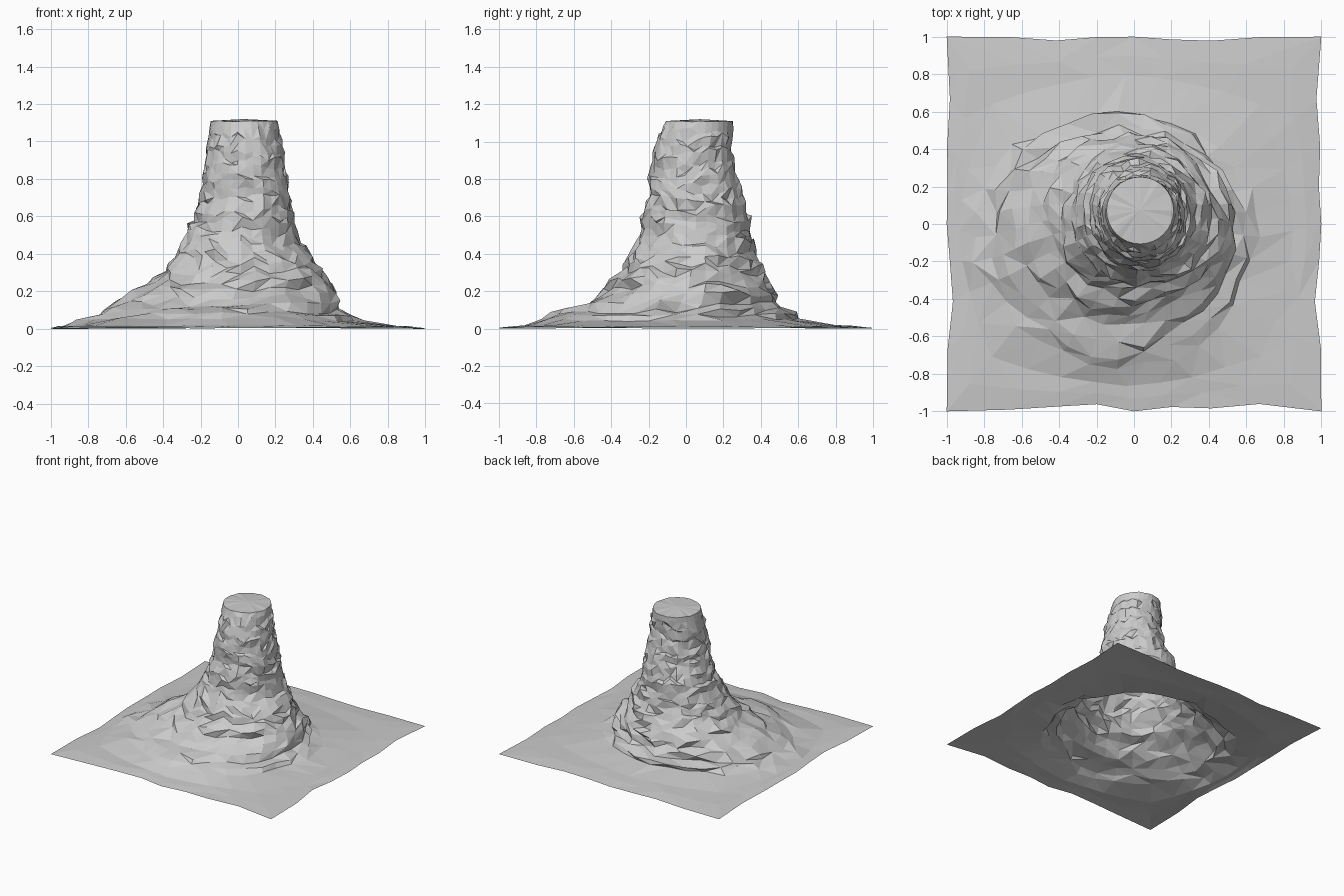
import bpy, bmesh, math, random

if "Cube" in bpy.data.objects:
    bpy.data.objects.remove(bpy.data.objects["Cube"])

random.seed(7)
N = 32
# profile: z, x min, x max, y min, y max
PROFILE = [
    (0.02, -0.93, 0.84, -0.84, 0.76),
    (0.05, -0.85, 0.67, -0.74, 0.60),
    (0.10, -0.71, 0.55, -0.63, 0.53),
    (0.20, -0.53, 0.50, -0.46, 0.48),
    (0.30, -0.41, 0.44, -0.36, 0.42),
    (0.40, -0.34, 0.37, -0.31, 0.37),
    (0.50, -0.28, 0.31, -0.25, 0.35),
    (0.60, -0.24, 0.295, -0.23, 0.34),
    (0.70, -0.20, 0.285, -0.20, 0.30),
    (0.80, -0.19, 0.27, -0.195, 0.27),
    (0.90, -0.17, 0.25, -0.18, 0.25),
    (1.00, -0.16, 0.24, -0.15, 0.25),
    (1.09, -0.15, 0.215, -0.11, 0.255),
]
LEVELS = [0.02, 0.035, 0.05, 0.075, 0.10, 0.14, 0.18] + [0.22 + i * 0.04 for i in range(22)]


def extents(z):
    for a, b in zip(PROFILE, PROFILE[1:]):
        if z <= b[0]:
            t = (z - a[0]) / (b[0] - a[0])
            return [p + (q - p) * t for p, q in zip(a[1:], b[1:])]
    return PROFILE[-1][1:]


def ring_point(z, i, wobble=0.0):
    x0, x1, y0, y1 = extents(z)
    a = 2 * math.pi * i / N
    k = 1 + wobble
    return ((x0 + x1) / 2 + (x1 - x0) / 2 * k * math.cos(a),
            (y0 + y1) / 2 + (y1 - y0) / 2 * k * math.sin(a))


bm = bmesh.new()
rings = []

# ragged square border of the ground sheet
border = []
for i in range(N):
    a = 2 * math.pi * i / N
    c, s = math.cos(a), math.sin(a)
    m = max(abs(c), abs(s))
    c, s = c / m, s / m
    dent = 1 if i % 8 == 4 or i % 4 == 0 else 1 - random.uniform(0, 0.04)
    border.append((c * dent, s) if abs(c) > abs(s) else (c, s * dent))
rings.append([bm.verts.new((x, y, 0.0 if i % 8 == 4 else random.uniform(0, 0.008)))
              for i, (x, y) in enumerate(border)])

# sheet between the border and the foot of the mound
for t in (0.35, 0.7):
    ring = []
    for i, (bx, by) in enumerate(border):
        x, y = ring_point(0.03, i)
        ring.append(bm.verts.new((bx + (x - bx) * t, by + (y - by) * t,
                                  0.008 + 0.014 * t + random.uniform(-0.003, 0.003))))
    rings.append(ring)

# stepped rock layers with uneven ledges
for n, z in enumerate(LEVELS[2:]):
    phase = random.uniform(0, 6.28)
    waves = random.choice((1, 2, 3))
    step = min(0.018, z * 0.15)
    ring = []
    for i in range(N):
        a = 2 * math.pi * i / N
        w = 0.035 * math.sin(waves * a + phase) + random.uniform(-0.04, 0.04)
        if z > 1.05:
            w *= 0.3
        x, y = ring_point(z, i, w)
        dz = step * math.sin(2 * a + phase) * 0.7 + random.uniform(-step, step) * 0.9
        ring.append(bm.verts.new((x, y, z + dz)))
    rings.append(ring)

# smooth rim under the cap
rim = []
for i in range(N):
    x, y = ring_point(1.09, i, -0.02)
    rim.append(bm.verts.new((x, y, 1.108 + random.uniform(-0.003, 0.003))))
rings.append(rim)

# skin with randomly split triangles
for lo, hi in zip(rings, rings[1:]):
    for i in range(N):
        j = (i + 1) % N
        a, b, c, d = lo[i], lo[j], hi[j], hi[i]
        tris = ((a, b, c), (a, c, d)) if random.random() < 0.5 else ((a, b, d), (b, c, d))
        for t in tris:
            bm.faces.new(t)

# slightly domed top cap
tip = bm.verts.new((0.03, 0.075, 1.12))
for i in range(N):
    bm.faces.new((rim[i], rim[(i + 1) % N], tip))

mesh = bpy.data.meshes.new("rock_column")
bm.to_mesh(mesh)
bm.free()
column = bpy.data.objects.new("rock_column", mesh)
bpy.context.collection.objects.link(column)
